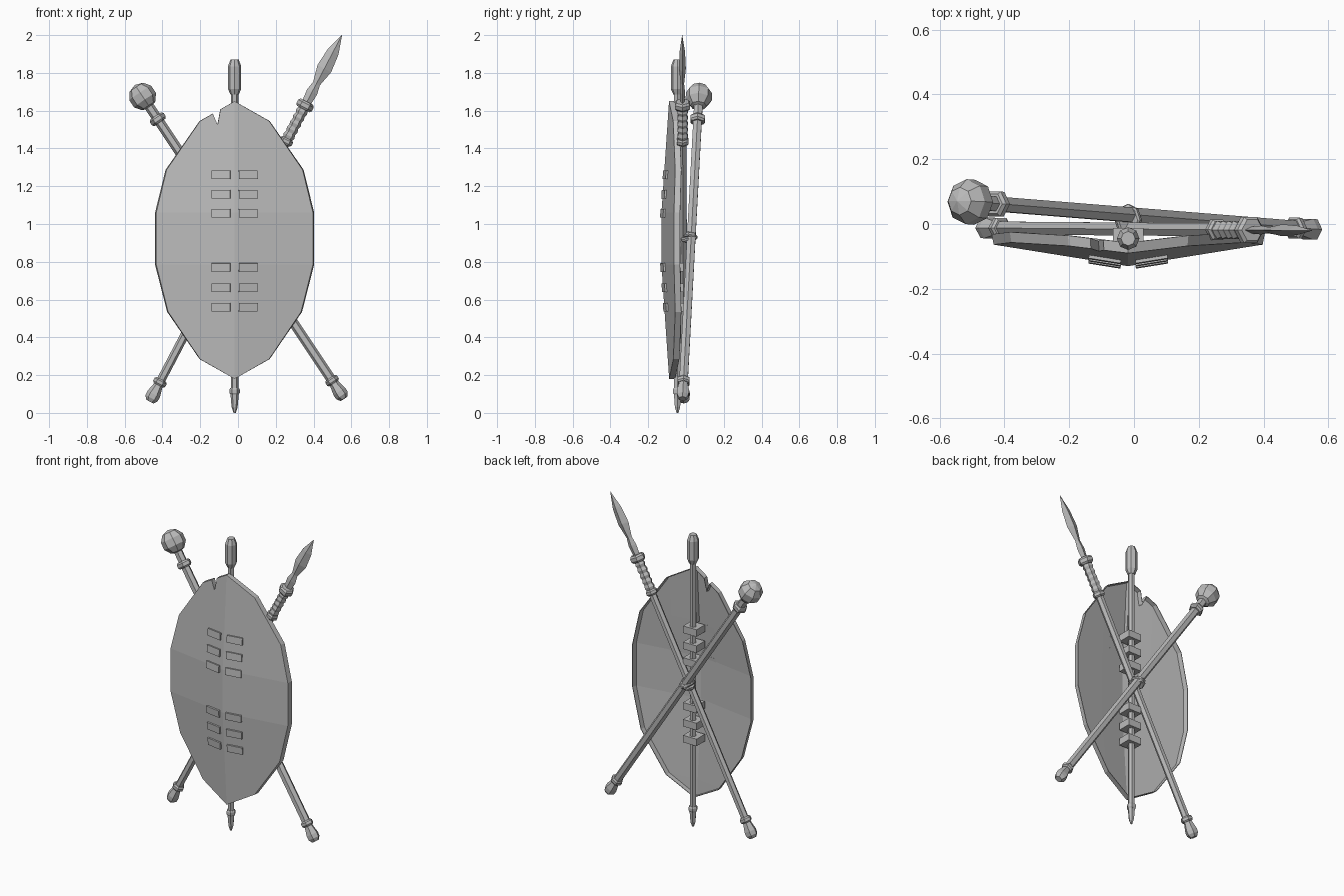
import bpy, bmesh, math
from mathutils import Vector, Matrix

cube = bpy.data.objects.get("Cube")
if cube:
    bpy.data.objects.remove(cube, do_unlink=True)

grey = bpy.data.materials.new("plain grey")
grey.use_nodes = True
COLOUR = (0.5, 0.5, 0.5, 1)
grey.diffuse_color = COLOUR
grey.node_tree.nodes["Principled BSDF"].inputs["Base Color"].default_value = COLOUR


def finish(bm, name):
    bmesh.ops.recalc_face_normals(bm, faces=bm.faces)
    mesh = bpy.data.meshes.new(name)
    bm.to_mesh(mesh)
    bm.free()
    mesh.materials.append(grey)
    obj = bpy.data.objects.new(name, mesh)
    bpy.context.collection.objects.link(obj)
    return obj


def lathe(name, start, end, profile, sides=6, flat=1.0):
    """Turn (distance, radius) pairs around the line from start to end."""
    start, axis = Vector(start), (Vector(end) - Vector(start)).normalized()
    side = Vector((0, 1, 0)).cross(axis).normalized()
    depth = axis.cross(side)
    bm = bmesh.new()
    rings = []
    for dist, radius in profile:
        ring = []
        for i in range(sides):
            a = math.tau * i / sides
            ring.append(bm.verts.new(start + axis * dist + side * (radius * math.cos(a))
                                     + depth * (radius * flat * math.sin(a))))
        rings.append(ring)
    for low, high in zip(rings, rings[1:]):
        for i in range(sides):
            j = (i + 1) % sides
            bm.faces.new((low[i], low[j], high[j], high[i]))
    bm.faces.new(rings[0])
    bm.faces.new(rings[-1])
    return finish(bm, name)


def collar(name, start, end, dist, radius, half=0.017):
    lathe(name, start, end, [(dist - half, radius * 0.8), (dist - half * 0.5, radius),
                             (dist + half * 0.5, radius), (dist + half, radius * 0.8)])


def box(name, centre, size, turn=0.0, tilt=0.0):
    bm = bmesh.new()
    matrix = (Matrix.Translation(centre) @ Matrix.Rotation(turn, 4, "Z")
              @ Matrix.Rotation(tilt, 4, "X") @ Matrix.Diagonal((*size, 1)))
    bmesh.ops.create_cube(bm, size=1, matrix=matrix)
    return finish(bm, name)


# Shield: bowed front with a hollow skirt and a notch in the top edge
MID_X, MID_Z, INNER = -0.018, 0.92, 0.183


def bow(x, z):
    w = abs(x)
    y = -0.13 + 0.16 * min(w, INNER) + 0.16 * max(w - INNER, 0)
    return y + 0.068 * max(abs(z - MID_Z) - 0.14, 0)


ROWS = [(1.65, 0), (1.545, INNER), (1.287, 0.36), (1.06, 0.415), (0.785, 0.415),
        (0.535, 0.352), (0.285, INNER), (0.18, 0)]
NOTCH = [(-0.075, 1.607), (-0.09, 1.525), (-0.115, 1.584)]
bm = bmesh.new()


def panel(points):
    bm.faces.new([bm.verts.new((MID_X + x, bow(x, z), z)) for x, z in points])


for s in (-1, 1):
    for (z1, w1), (z2, w2) in zip(ROWS, ROWS[1:]):
        a, b = min(w1, INNER), min(w2, INNER)
        if s < 0 and z1 > 1.5:
            # The two notched rows become one panel
            if w1 == 0:
                panel([(0, z1)] + NOTCH + [(-INNER, z2), (-INNER, ROWS[2][0]), (0, ROWS[2][0])])
        else:
            ring = [(0, z1), (s * a, z1), (s * b, z2), (0, z2)]
            panel([p for i, p in enumerate(ring) if p not in ring[:i]])
        if max(w1, w2) > INNER:
            ring = [(s * a, z1), (s * w1, z1), (s * w2, z2), (s * b, z2)]
            panel([p for i, p in enumerate(ring) if p not in ring[:i]])
bmesh.ops.remove_doubles(bm, verts=bm.verts, dist=0.0005)
rim = bmesh.ops.extrude_edge_only(bm, edges=[e for e in bm.edges if e.is_boundary])
for v in (g for g in rim["geom"] if isinstance(g, bmesh.types.BMVert)):
    v.co.y += 0.032
    v.co.x = MID_X + (v.co.x - MID_X) * 1.015
shield = finish(bm, "shield")
thick = shield.modifiers.new("thickness", "SOLIDIFY")
thick.thickness = 0.004

# Hide lacing: slats on the shield front and loops around the centre staff behind
STAFF_Y = -0.045
for n, z in enumerate((1.26, 1.157, 1.057, 0.77, 0.662, 0.56)):
    for s, side in ((-1, "right"), (1, "left")):
        x = s * 0.072
        tilt = math.copysign(0.068, MID_Z - z)
        box(f"{side}_slat_{n}", (MID_X + x, bow(x, z) - 0.003, z), (0.1, 0.014, 0.045),
            s * math.atan(0.16), tilt)
    box(f"staff_loop_{n}", (MID_X, -0.055, z), (0.095, 0.085, 0.045))

# Centre staff with a long head and a pointed foot
foot, head = (MID_X, STAFF_Y, 0), (MID_X, STAFF_Y, 1.87)
lathe("centre_staff", foot, head, [(0.1, 0.02), (1.7, 0.02)])
lathe("staff_head", foot, head, [(1.685, 0.022), (1.715, 0.035), (1.835, 0.035), (1.87, 0.022)], 8)
lathe("staff_foot", foot, head, [(0, 0.006), (0.03, 0.016), (0.1, 0.022), (0.14, 0.018)])
collar("staff_collar", foot, head, 0.115, 0.028)

# Shared foot cap for the two crossed weapons
CAP = [(0, 0.022), (0.02, 0.036), (0.045, 0.037), (0.1, 0.024)]

# Spear
butt, tip = (-0.467, -0.012, 0.06), (0.55, -0.02, 2.0)
length = (Vector(tip) - Vector(butt)).length
lathe("spear_shaft", butt, tip, [(0.05, 0.023), (length - 0.4, 0.023)])
lathe("spear_cap", butt, tip, CAP)
collar("spear_foot_collar", butt, tip, 0.115, 0.036)
collar("spear_grip_collar", butt, tip, length - 0.635, 0.036)
collar("spear_neck_collar", butt, tip, length - 0.42, 0.046, 0.022)
grip = [(length - 0.62 + 0.018 * i, 0.032 if i % 2 else 0.026) for i in range(11)]
lathe("spear_grip", butt, tip, grip)
blade = [(0.41, 0.024), (0.34, 0.03), (0.29, 0.02), (0.2, 0.041), (0.1, 0.032), (0, 0.001)]
lathe("spear_blade", butt, tip, [(length - d, r) for d, r in blade], 4, 0.45)

# Round-headed club
butt, top = (0.562, -0.018, 0.075), (-0.505, 0.068, 1.675)
length = (Vector(top) - Vector(butt)).length
lathe("club_shaft", butt, top, [(0.05, 0.026), (length - 0.03, 0.026)])
lathe("club_cap", butt, top, CAP)
collar("club_foot_collar", butt, top, 0.115, 0.037)
collar("club_neck_collar", butt, top, length - 0.145, 0.044, 0.02)
ball = [(length - 0.073 * math.cos(a), max(0.073 * math.sin(a), 0.002))
        for a in (math.pi * i / 5 for i in range(6))]
lathe("club_head", butt, top, ball, 8)

# Lashing where spear and club cross
for n, lean in enumerate((-0.5, 0.5)):
    direction = Vector((math.sin(lean), 0, math.cos(lean)))
    centre = Vector((MID_X, 0.012, 0.93))
    lathe(f"lashing_{n}", centre - direction * 0.012, centre + direction,
          [(0, 0.04), (0.006, 0.045), (0.018, 0.045), (0.024, 0.04)], 8, 1.1)
